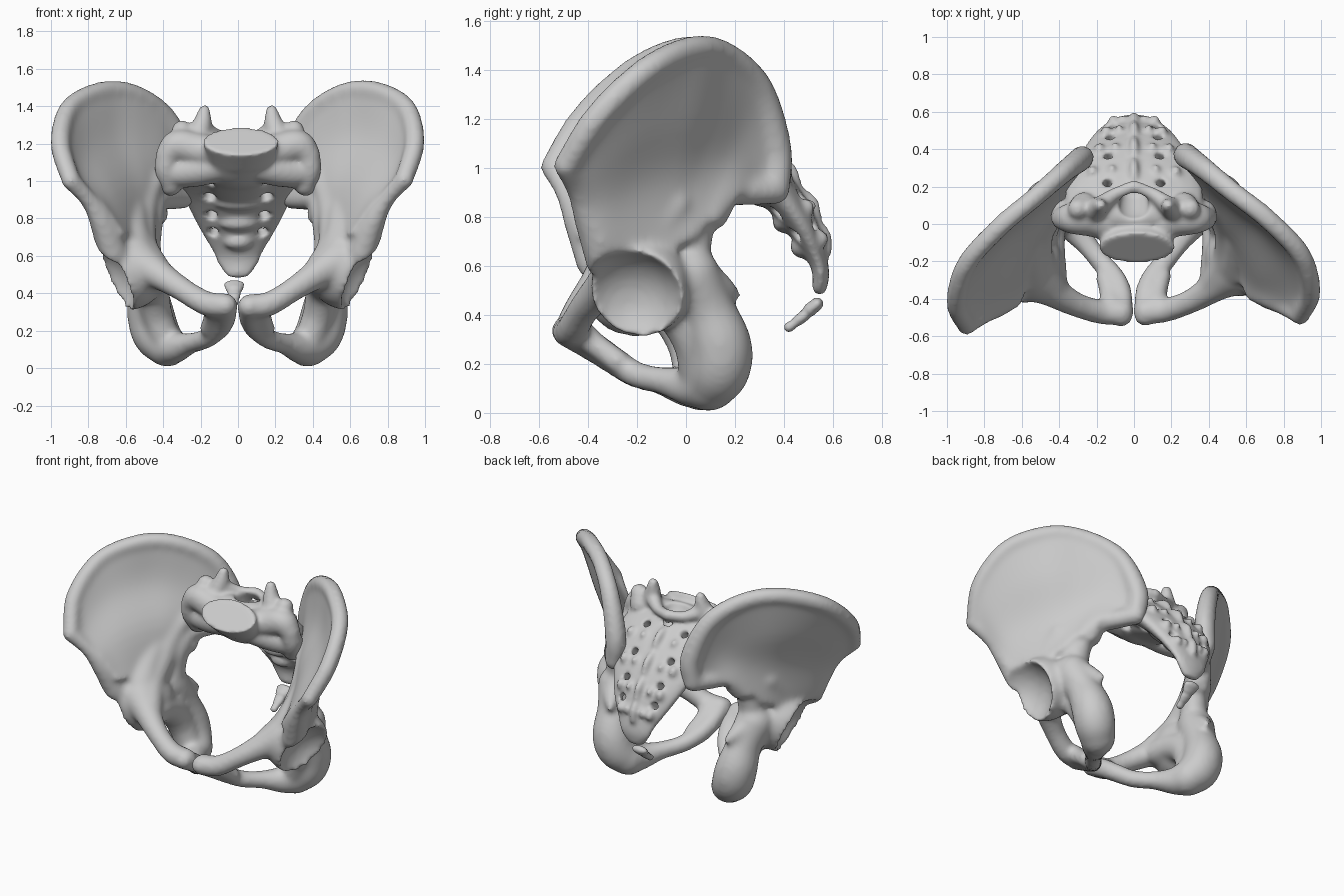
import bpy, bmesh, math
from mathutils import Vector, Matrix

if "Cube" in bpy.data.objects:
    bpy.data.objects.remove(bpy.data.objects["Cube"])


def spline(pts, n):
    """Catmull-Rom samples through points of any dimension."""
    p = [Vector(q) for q in pts]
    p = [p[0] * 2 - p[1]] + p + [p[-1] * 2 - p[-2]]
    out = []
    for i in range(1, len(p) - 2):
        a, b, c, d = p[i - 1:i + 3]
        for k in range(n):
            t = k / n
            out.append((b * 2 + (c - a) * t + (a * 2 - b * 5 + c * 4 - d) * t * t
                        + (b * 3 - a - c * 3 + d) * t ** 3) * 0.5)
    return out + [p[-2]]


def ball(bm, c, size):
    m = Matrix.Translation(Vector(c)) @ Matrix.Diagonal((*size, 1))
    bmesh.ops.create_icosphere(bm, subdivisions=3, radius=1, matrix=m)


def limb(bm, pts, n=8):
    """Rounded limb through (x, y, z, radius[, half width in x])."""
    for s in spline(pts, n):
        ball(bm, s[:3], (s[-1], s[3], s[3]))


def sheet(bm, rows, n=5):
    """Curved plate through a grid of (x, y, z, half thickness)."""
    across = [spline(r, n) for r in rows]
    grid = [spline(col, n) for col in zip(*across)]
    w, h = len(grid), len(grid[0])
    P = lambda i, j: grid[min(max(i, 0), w - 1)][min(max(j, 0), h - 1)].to_3d()
    V = {}
    for i in range(w):
        for j in range(h):
            nrm = (P(i + 1, j) - P(i - 1, j)).cross(P(i, j + 1) - P(i, j - 1)).normalized()
            for s in (-1, 1):
                V[i, j, s] = bm.verts.new(P(i, j) + nrm * s * grid[i][j][3])
    for i in range(w - 1):
        for j in range(h - 1):
            for s in (-1, 1):
                q = [V[i, j, s], V[i + 1, j, s], V[i + 1, j + 1, s], V[i, j + 1, s]]
                bm.faces.new(q[::s])
    rim = [(i, 0) for i in range(w)] + [(w - 1, j) for j in range(1, h)]
    rim += [(i, h - 1) for i in range(w - 2, -1, -1)] + [(0, j) for j in range(h - 2, 0, -1)]
    for a, b in zip(rim, rim[1:] + rim[:1]):
        bm.faces.new([V[(*a, -1)], V[(*b, -1)], V[(*b, 1)], V[(*a, 1)]][::-1])


def make(name, bm):
    me = bpy.data.meshes.new(name)
    bm.to_mesh(me)
    bm.free()
    ob = bpy.data.objects.new(name, me)
    bpy.context.collection.objects.link(ob)
    return ob


def fuse(name, bm, cut=None, voxel=0.015, smooth=10):
    """Merge overlapping volumes into one skin, carve it and smooth it."""
    ob = make(name, bm)

    def remesh(o):
        m = o.modifiers.new("skin", 'REMESH')
        m.mode, m.voxel_size = 'VOXEL', voxel
    remesh(ob)
    cutter = None
    if cut:
        cutter = make(name + "_cutter", cut)
        remesh(cutter)
        cutter.hide_render = True
        b = ob.modifiers.new("carve", 'BOOLEAN')
        b.operation, b.object = 'DIFFERENCE', cutter
        remesh(ob)
    s = ob.modifiers.new("soften", 'SMOOTH')
    s.factor, s.iterations = 0.5, smooth
    dg = bpy.context.evaluated_depsgraph_get()
    me = bpy.data.meshes.new_from_object(ob.evaluated_get(dg))
    ob.modifiers.clear()
    ob.data = me
    if cutter:
        bpy.data.objects.remove(cutter)
    me.polygons.foreach_set("use_smooth", [True] * len(me.polygons))
    return ob


# ---- hip bone: iliac blade, front edge to back edge, base to crest
crest = [(.89, -.49, 1.01, .052), (.945, -.36, 1.21, .055), (.89, -.16, 1.40, .055),
         (.71, .03, 1.485, .055), (.53, .17, 1.455, .055), (.37, .30, 1.32, .06),
         (.28, .365, 1.08, .068), (.29, .365, .91, .06)]
upper = [(.83, -.47, .93), (.86, -.36, 1.05), (.81, -.19, 1.17), (.68, -.01, 1.22),
         (.53, .11, 1.20), (.41, .20, 1.13), (.34, .27, 1.00), (.335, .28, .90)]
lower = [(.75, -.42, .84), (.74, -.34, .88), (.69, -.23, .93), (.60, -.08, .96),
         (.52, .02, .96), (.46, .10, .95), (.42, .17, .92), (.40, .20, .89)]
base = [(.69, -.38, .70), (.65, -.31, .68), (.61, -.22, .66), (.57, -.12, .66),
        (.53, -.02, .70), (.50, .03, .75), (.47, .08, .80), (.44, .11, .86)]
hip = bmesh.new()
rows = [[(*p, r) for p in row] for row, r in ((base, .09), (lower, .058), (upper, .036))]
sheet(hip, rows + [[(*p[:3], .042) for p in crest]])
limb(hip, crest, 10)
# front edge, back edge of the notch, and inner brim
limb(hip, [(.66, -.33, .62, .08), (.72, -.39, .78, .065), (.79, -.44, .90, .045), (.89, -.49, 1.01, .05)])
limb(hip, [(.50, -.01, .56, .10), (.49, .02, .68, .085), (.47, .045, .80, .08),
           (.43, .12, .895, .065), (.34, .28, .905, .06), (.29, .365, .91, .06)])
limb(hip, [(.43, -.32, .52, .08), (.51, -.18, .64, .09), (.52, -.05, .77, .09),
           (.49, .03, .90, .07), (.44, .10, 1.0, .055)])
limb(hip, [(.56, -.22, .62, .12), (.57, -.14, .74, .10), (.56, -.05, .85, .08)])
# pubis: upper branch, joint body, lower branch
limb(hip, [(.065, -.47, .33, .068), (.17, -.46, .345, .066), (.31, -.41, .43, .066),
           (.45, -.32, .52, .09), (.54, -.24, .56, .14)])
limb(hip, [(.06, -.485, .33, .062), (.065, -.38, .27, .062), (.095, -.29, .21, .058),
           (.165, -.20, .155, .055), (.25, -.09, .13, .058), (.33, .02, .11, .085),
           (.38, .10, .12, .112)])
limb(hip, [(.12, -.43, .325, .06), (.13, -.36, .27, .05), (.15, -.28, .21, .05)])
# seat bone, wall beside the opening, and spine
limb(hip, [(.37, .09, .11, .105), (.43, .135, .18, .128), (.46, .14, .28, .128),
           (.48, .09, .42, .11), (.51, .02, .56, .12)])
limb(hip, [(.39, .05, .17, .08), (.43, .03, .29, .085), (.45, -.04, .41, .09),
           (.45, -.15, .47, .09), (.43, -.26, .48, .08)])
limb(hip, [(.49, .08, .54, .08), (.46, .15, .51, .05), (.43, .205, .48, .022)])
# socket mass and its hollow
ball(hip, (.58, -.185, .515), (.205,) * 3)
socket = bmesh.new()
ball(socket, (.77, -.23, .43), (.235,) * 3)
right = fuse("hip_bone_right", hip, socket)

# left hip bone, set slightly forward
lm = right.data.copy()
lm.transform(Matrix(((-1, 0, 0, -.005), (-.06, 1, 0, 0), (-.012, 0, 1, .005), (0, 0, 0, 1))))
lm.flip_normals()
left = bpy.data.objects.new("hip_bone_left", lm)
bpy.context.collection.objects.link(left)

# ---- sacrum: tapering curved plate (radius = depth, last = half width)
sac, holes = bmesh.new(), bmesh.new()
path = [(0, .05, 1.16, .10, .36), (0, .19, 1.07, .10, .37), (0, .35, .93, .085, .30),
        (0, .47, .77, .065, .22), (0, .535, .63, .04, .14), (0, .55, .565, .035, .11),
        (0, .545, .51, .03, .07)]
limb(sac, path)
# top vertebra body with flat tilted end plate, running down the front
side = Vector((0, -.68, .73))
rot = Matrix((Vector((1, 0, 0)), side.cross(Vector((1, 0, 0))), side)).transposed().to_4x4()
bmesh.ops.create_cone(sac, cap_ends=True, segments=40, radius1=.85, radius2=1, depth=.14,
                      matrix=Matrix.Translation(Vector((.015, -.13, 1.215)) - side * .07)
                      @ rot @ Matrix.Diagonal((.205, .112, 1, 1)))
limb(sac, [(.01, -.06, 1.125, .085, .17), (0, .03, 1.055, .085, .17), (0, .13, 1.01, .07, .17),
           (0, .27, .93, .05, .14)])
# vertebra bodies down the front, crest bumps down the back
samples = spline(path, 4)
for k in (5, 8, 11, 14):
    s, nxt = samples[k], samples[k + 1]
    t = Vector((0, nxt[1] - s[1], nxt[2] - s[2])).normalized()
    back = Vector((0, -t.z, t.y))
    c, d, w = s.to_3d(), s[3], s[4]
    ball(sac, c - back * d * .72, (w * .45, .05, .05))
    top = c + back * d
    limb(sac, [(0, *(top - t * .06).yz, .024), (0, *(top + back * .015).yz, .025),
               (0, *(top + t * .06).yz, .02)])
    for sx in (-1, 1):
        ball(sac, Vector((sx * w * .62, 0, 0)) + c + back * d * .7, (.03, .04, .04))
        ball(sac, Vector((sx * w * .33, 0, 0)) + c + back * d * .9, (.02, .035, .03))
for k in (3.5, 7, 10, 12.6):
    i = int(k)
    s = samples[i].lerp(samples[i + 1], k - i)
    t = (samples[i + 1] - samples[i]).to_3d().normalized()
    back = Vector((0, -t.z, t.y))
    x = .10 + .17 * s[4]
    for sx in (-1, 1):
        a = Vector((sx * x, 0, 0)) + s.to_3d() - back * s[3] * 1.1
        b = Vector((sx * x * .85, 0, 0)) + s.to_3d() + back * s[3] * 1.2
        limb(holes, [(*a, .045 * (.5 + s[4])), (*b, .024)], 12)
# wings, upper joint processes and arch over the canal
for sx in (-1, 1):
    limb(sac, [(sx * .10, -.02, 1.15, .08), (sx * .22, .02, 1.17, .09),
               (sx * .32, .03, 1.19, .085), (sx * .375, .03, 1.14, .065)])
    limb(sac, [(sx * .10, .01, 1.08, .085), (sx * .22, .04, 1.06, .09),
               (sx * .31, .06, 1.05, .085), (sx * .37, .06, 1.06, .07)])
    limb(sac, [(sx * .375, .03, 1.14, .065), (sx * .385, .04, 1.06, .06), (sx * .36, .08, .98, .06)])
    limb(sac, [(sx * .22, .07, 1.22, .07), (sx * .19, .09, 1.31, .05), (sx * .18, .10, 1.375, .032)])
    limb(sac, [(sx * .18, .10, 1.27, .05), (sx * .10, .16, 1.24, .035), (0, .20, 1.24, .035)])
    limb(sac, [(sx * .27, .10, 1.2, .07), (sx * .30, .08, 1.27, .055)])
limb(holes, [(0, .06, 1.36, .06, .085), (0, .09, 1.26, .06, .085), (0, .17, 1.15, .045, .07)])
fuse("sacrum", sac, holes, 0.012, 5)

# ---- tail bones
tail = bmesh.new()
limb(tail, [(-.02, .535, .445, .026, .056), (-.02, .505, .42, .028, .045)])
limb(tail, [(-.02, .48, .395, .024, .036), (-.02, .455, .375, .022, .03)])
limb(tail, [(-.02, .44, .363, .018, .025), (-.02, .42, .35, .022, .024)])
fuse("tail_bones", tail, None, 0.009, 3)
